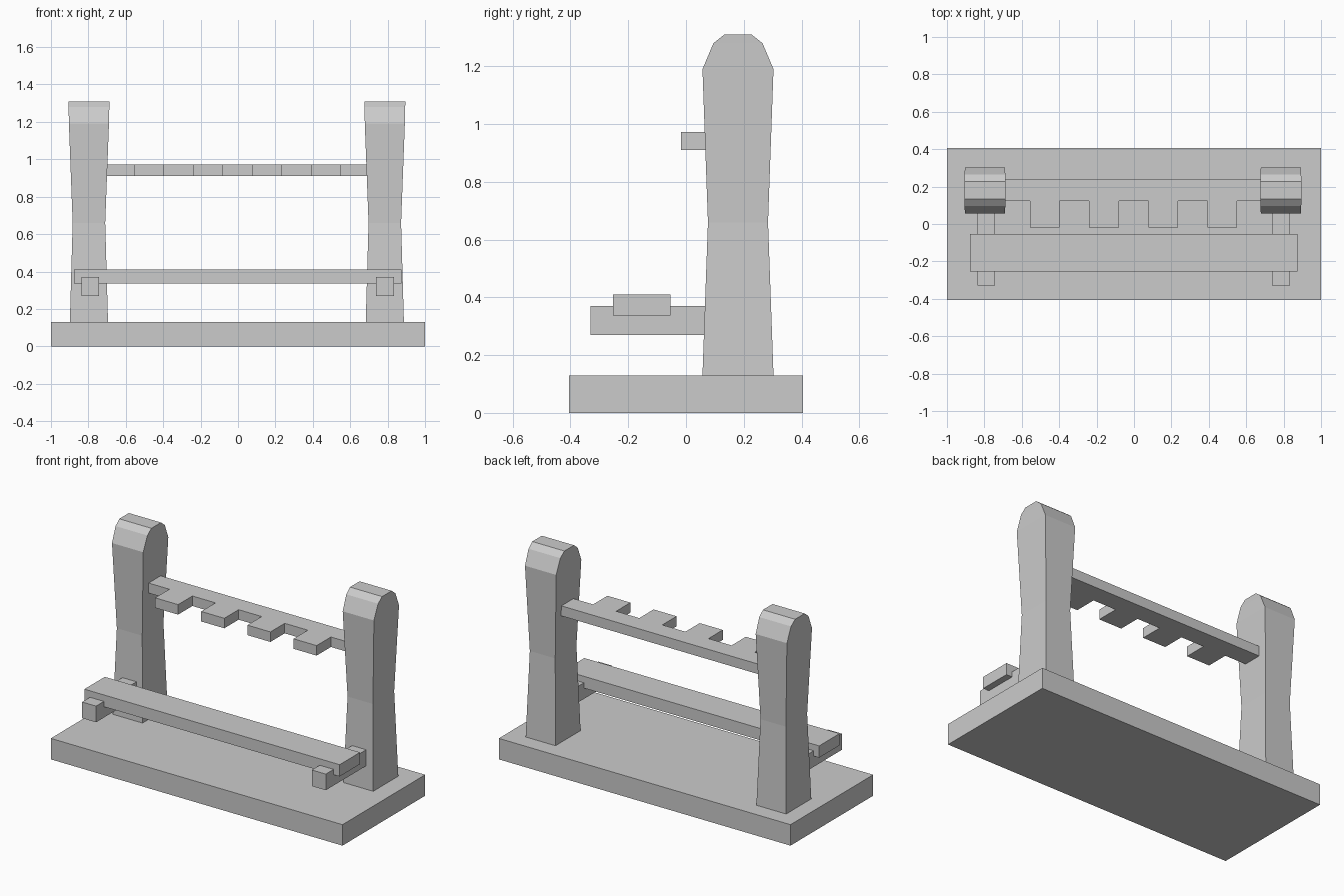
import bpy, bmesh

if "Cube" in bpy.data.objects:
    bpy.data.objects.remove(bpy.data.objects["Cube"])


def make(name, verts, faces):
    mesh = bpy.data.meshes.new(name)
    mesh.from_pydata(verts, [], faces)
    bm = bmesh.new()
    bm.from_mesh(mesh)
    bmesh.ops.recalc_face_normals(bm, faces=bm.faces)
    bm.to_mesh(mesh)
    bm.free()
    obj = bpy.data.objects.new(name, mesh)
    bpy.context.collection.objects.link(obj)
    return obj


def loft(name, rings):
    """Join rings of equal length into a closed solid."""
    n = len(rings[0])
    verts = [v for ring in rings for v in ring]
    faces = [list(range(n)), list(range(len(verts) - n, len(verts)))]
    for r in range(len(rings) - 1):
        for i in range(n):
            j = (i + 1) % n
            faces.append([r * n + i, r * n + j, (r + 1) * n + j, (r + 1) * n + i])
    return make(name, verts, faces)


def rect(x0, x1, y0, y1, z):
    return [(x0, y0, z), (x1, y0, z), (x1, y1, z), (x0, y1, z)]


def box(name, x0, x1, y0, y1, z0, z1):
    return loft(name, [rect(x0, x1, y0, y1, z) for z in (z0, z1)])


# Base board
box("base", -1, 1, -0.405, 0.405, 0, 0.13)

# Waisted posts with faceted tops: (z, half width, half depth)
sections = [(0.13, 0.102, 0.123), (0.66, 0.087, 0.104), (1.19, 0.107, 0.123),
            (1.28, 0.109, 0.085), (1.31, 0.11, 0.047)]
for side, cx in (("left", -0.797), ("right", 0.785)):
    loft(side + "_post", [rect(cx - hx, cx + hx, 0.18 - hy, 0.18 + hy, z)
                          for z, hx, hy in sections])

# Brackets reaching forward from the posts
for side, cx in (("left", -0.79), ("right", 0.785)):
    box(side + "_bracket", cx - 0.048, cx + 0.048, -0.33, 0.10, 0.27, 0.37)

# Lower shelf let into the brackets
box("lower_shelf", -0.876, 0.874, -0.253, -0.053, 0.337, 0.41)

# Upper notched rack: bar outline with four teeth along the front
outline = [(0.71, 0.24), (-0.72, 0.24), (-0.72, 0.122)]
for i in range(4):
    x = -0.556 + i * 0.3165
    outline += [(x, 0.122), (x, -0.018), (x + 0.158, -0.018), (x + 0.158, 0.122)]
outline.append((0.71, 0.122))
loft("notched_rack", [[(x, y, z) for x, y in outline] for z in (0.91, 0.972)])
